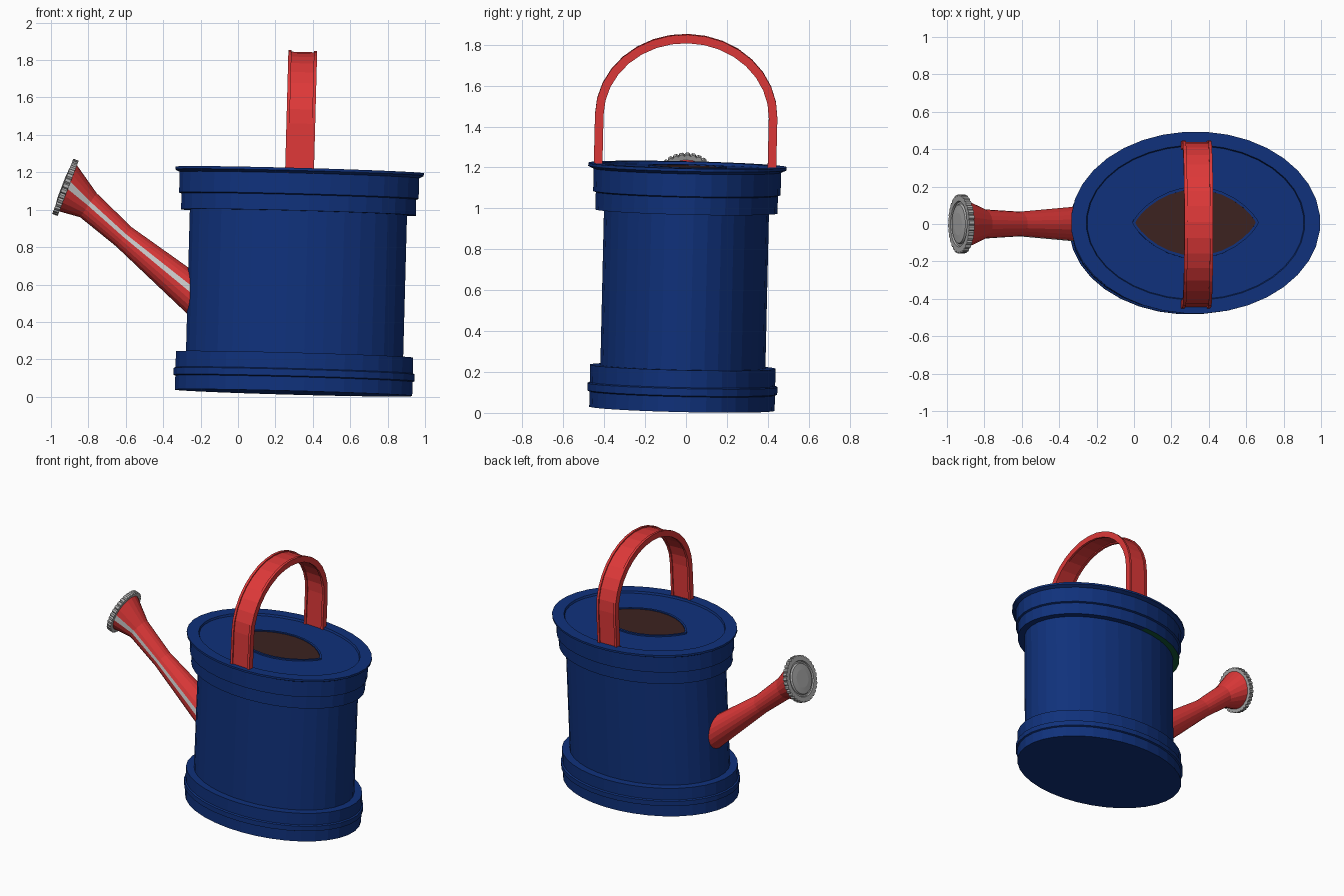
import bpy, bmesh, math
from mathutils import Matrix, Vector

if "Cube" in bpy.data.objects:
    bpy.data.objects.remove(bpy.data.objects["Cube"])

# The can leans very slightly, so can parts are built upright and then placed with TILT
TILT = (Matrix.Translation((0.297, -0.02, 0.021)) @ Matrix.Rotation(0.027, 4, 'Y')
        @ Matrix.Rotation(-0.023, 4, 'X'))


def material(name, rgb):
    m = bpy.data.materials.new(name)
    m.diffuse_color = (*rgb, 1)
    m.use_nodes = True
    m.node_tree.nodes["Principled BSDF"].inputs["Base Color"].default_value = m.diffuse_color
    return m


BLUE = material("navy blue", (0.005, 0.031, 0.20))
RED = material("red", (0.73, 0.04, 0.04))
STEEL = material("grey metal", (0.42, 0.42, 0.42))
LIGHT = material("light grey", (0.62, 0.62, 0.62))
BROWN = material("dark brown", (0.045, 0.016, 0.014))
GREEN = material("green", (0.006, 0.10, 0.04))


def loft(name, rings, mats, caps=True, matrix=None, rule=None):
    """Skin a list of equal-length point rings; rule(ring, segment) picks a material."""
    bm = bmesh.new()
    vs = [[bm.verts.new(p) for p in r] for r in rings]
    n = len(rings[0])
    for i in range(len(vs) - 1):
        for j in range(n):
            k = (j + 1) % n
            f = bm.faces.new((vs[i][j], vs[i][k], vs[i + 1][k], vs[i + 1][j]))
            f.material_index = rule(i, j) if rule else 0
    if caps:
        bm.faces.new(vs[0][::-1])
        bm.faces.new(vs[-1])
    bmesh.ops.recalc_face_normals(bm, faces=bm.faces)
    me = bpy.data.meshes.new(name)
    bm.to_mesh(me)
    bm.free()
    for m in mats:
        me.materials.append(m)
    ob = bpy.data.objects.new(name, me)
    bpy.context.collection.objects.link(ob)
    if matrix:
        ob.matrix_world = matrix
    return ob


def oval(rx, ry, z, n=36):
    return [(rx * math.cos(a), ry * math.sin(a), z)
            for a in (2 * math.pi * (i + 0.5) / n for i in range(n))]


# Can body: one stepped oval profile with base band, upper band, rim and sunken lid
profile = [(0.637, 0.455, 0), (0.637, 0.455, 0.075), (0.647, 0.466, 0.08),
           (0.647, 0.466, 0.115), (0.637, 0.455, 0.12), (0.637, 0.455, 0.205),
           (0.583, 0.405, 0.205), (0.583, 0.405, 0.965), (0.63, 0.447, 0.965),
           (0.63, 0.447, 1.05), (0.643, 0.46, 1.055), (0.643, 0.46, 1.165),
           (0.667, 0.487, 1.178), (0.667, 0.487, 1.192), (0.585, 0.415, 1.192),
           (0.58, 0.41, 1.178)]
# The underside of the upper band is green at the back, towards the spout
loft("can_body", [oval(*p) for p in profile], [BLUE, GREEN], matrix=TILT,
     rule=lambda i, j: 1 if i == 7 and 9 <= j <= 16 else 0)


# Pointed opening in the lid, with a low rim
def lens(length, width, z, n=14):
    xs = [math.cos(math.pi * i / n) for i in range(n + 1)]
    y = lambda x: width * max(0, 1 - x * x) ** 0.8
    top = [(length * x, y(x), z) for x in xs]
    return top + [(px, -py, pz) for px, py, pz in top[-2:0:-1]]


loft("lid_opening", [lens(0.325, 0.18, 1.176), lens(0.325, 0.18, 1.182)], [BROWN], matrix=TILT)
loft("opening_rim", [lens(0.338, 0.193, 1.176), lens(0.338, 0.193, 1.188),
                     lens(0.322, 0.177, 1.188), lens(0.322, 0.177, 1.176)],
     [BLUE], caps=False, matrix=TILT)

# Handle: strap with raised edges, swept over an arch
W, LIP, T, D = 0.077, 0.017, 0.021, 0.013
section = [(-W, T), (-W + LIP, T), (-W + LIP, D), (W - LIP, D), (W - LIP, T), (W, T),
           (W, -T), (W - LIP, -T), (W - LIP, -D), (-W + LIP, -D), (-W + LIP, -T), (-W, -T)]
R, Z0, RZ, N = 0.425, 1.43, 0.38, 16
path = [(R, 1.165, 0)]
path += [(R * math.cos(math.pi * i / N), Z0 + RZ * math.sin(math.pi * i / N), math.pi * i / N)
         for i in range(N + 1)]
path += [(-R, 1.165, math.pi)]
loft("handle", [[(x, y - 0.012 + d * math.cos(a), z + d * math.sin(a)) for x, d in section]
                for y, z, a in path], [RED], matrix=TILT)


# Spout: tapered tube flaring into the rose; one facet row is a light stripe
def ring(center, axis, r, n, phase=0.0):
    axis = Vector(axis).normalized()
    side = Vector((0, -1, 0))
    up = axis.cross(side)
    if up.z < 0:
        up = -up
    radii = r if isinstance(r, list) else [r] * n
    out = []
    for i in range(n):
        a = 2 * math.pi * i / n + phase
        out.append(Vector(center) + radii[i] * (side * math.cos(a) + up * math.sin(a)))
    return out


SIDES = 20
FACE_DIR = (-0.934, 0, 0.358)
stations = [((-0.19, 0, 0.51), (-0.77, 0, 0.64), 0.105),
            ((-0.26, 0, 0.567), (-0.77, 0, 0.64), 0.098),
            ((-0.61, 0, 0.855), (-0.77, 0, 0.64), 0.066),
            ((-0.80, 0, 1.024), (-0.82, 0, 0.57), 0.078),
            ((-0.908, 0, 1.114), FACE_DIR, 0.132)]
loft("spout", [ring(c, d, r, SIDES, -math.pi / SIDES + math.radians(7)) for c, d, r in stations],
     [RED, LIGHT], rule=lambda i, j: 1 if j == 0 else 0)

# Rose: notched metal rim with a recessed ring and a shallow raised centre
TEETH = 32
axis = Vector(FACE_DIR).normalized()
back = Vector((-0.908, 0, 1.114))
n = TEETH * 4
notched = [0.158 if i % 4 < 3 else 0.149 for i in range(n)]
rose = [(0.0, 0.13), (0.0, notched), (0.031, notched), (0.031, 0.122), (0.022, 0.118),
        (0.022, 0.108), (0.032, 0.102), (0.036, 0.06)]
loft("sprinkler_rose", [ring(back + axis * d, axis, r, n) for d, r in rose], [STEEL])
